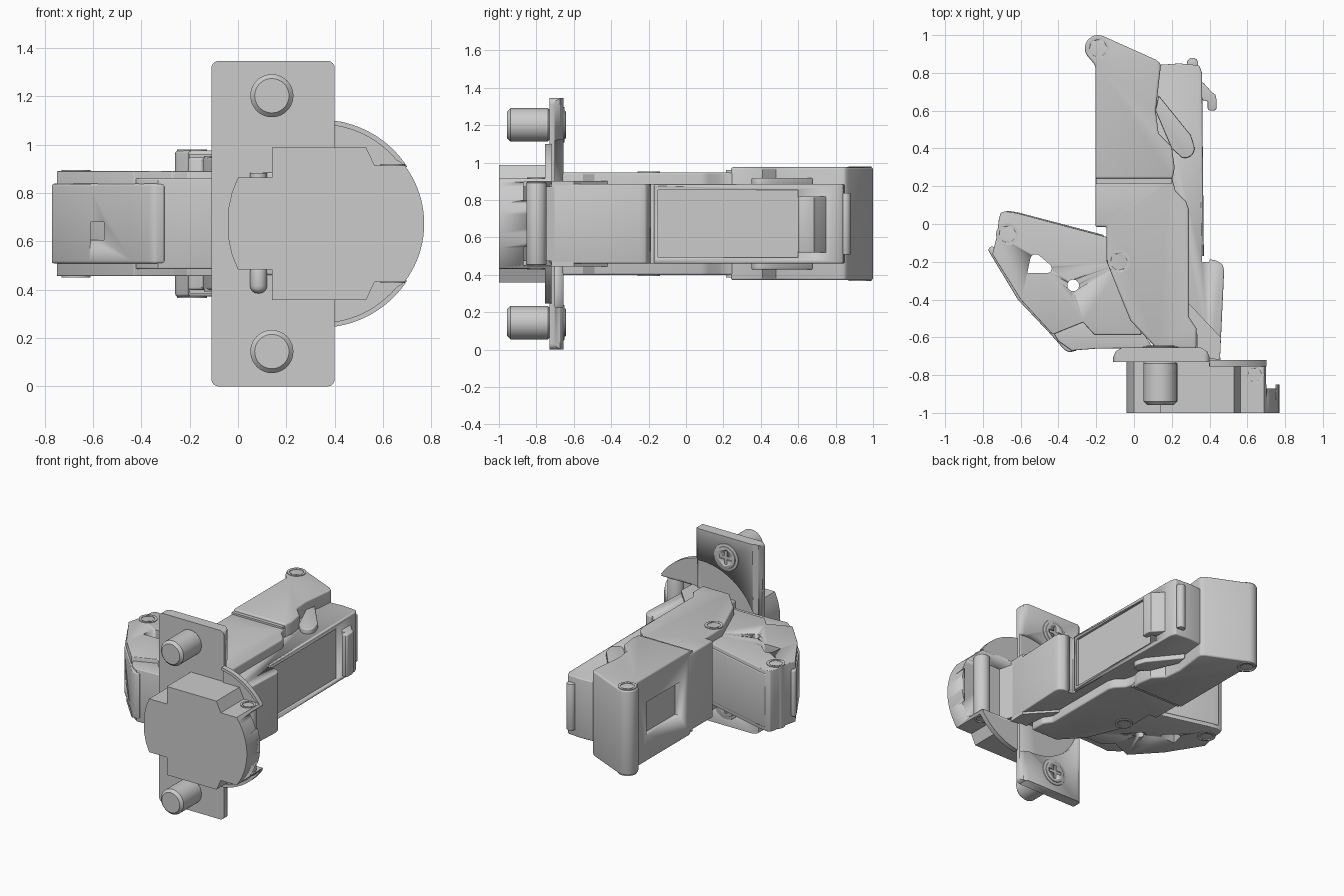
import bpy, bmesh, math
from mathutils import Matrix

if "Cube" in bpy.data.objects:
    bpy.data.objects.remove(bpy.data.objects["Cube"])

ZC = 0.673  # mirror plane of the hinge


def finish(bm, name, bevel=0, seg=3):
    bmesh.ops.recalc_face_normals(bm, faces=bm.faces)
    me = bpy.data.meshes.new(name)
    bm.to_mesh(me)
    bm.free()
    ob = bpy.data.objects.new(name, me)
    bpy.context.collection.objects.link(ob)
    bpy.ops.object.select_all(action='DESELECT')
    ob.select_set(True)
    bpy.context.view_layer.objects.active = ob
    if bevel:
        m = ob.modifiers.new("bevel", 'BEVEL')
        m.width, m.segments, m.limit_method = bevel, seg, 'ANGLE'
        m.angle_limit = math.radians(40)
        bpy.ops.object.modifier_apply(modifier="bevel")
    bpy.ops.object.shade_smooth_by_angle(angle=math.radians(32))
    return ob


def prism(name, pts, lo, hi, axis='z', bevel=0, seg=3):
    """Extrude a profile: (x, y) along z relative to ZC, or (x, z) along y."""
    bm = bmesh.new()
    put = (lambda p, t: (p[0], p[1], ZC + t)) if axis == 'z' else (lambda p, t: (p[0], t, p[1]))
    f = bm.faces.new([bm.verts.new(put(p, lo)) for p in pts])
    g = bmesh.ops.extrude_face_region(bm, geom=[f])
    vec = (0, 0, hi - lo) if axis == 'z' else (0, hi - lo, 0)
    bmesh.ops.translate(bm, vec=vec, verts=[v for v in g['geom'] if isinstance(v, bmesh.types.BMVert)])
    return finish(bm, name, bevel, seg)


def arc(cx, cy, r, a0, a1, n=24):
    return [(cx + r * math.cos(math.radians(a0 + (a1 - a0) * i / n)),
             cy + r * math.sin(math.radians(a0 + (a1 - a0) * i / n))) for i in range(n + 1)]


def rod(name, x, y, r, lo, hi, axis='z', bevel=0, seg=2, n=40):
    return prism(name, arc(x, y, r, 0, 360 * (n - 1) / n, n - 1), lo, hi, axis, bevel, seg)


def box(name, x0, x1, y0, y1, lo, hi, bevel=0):
    return prism(name, [(x0, y0), (x1, y0), (x1, y1), (x0, y1)], lo, hi, 'z', bevel)


def cut(ob, cutter):
    cutter.hide_render = True
    m = ob.modifiers.new("cut", 'BOOLEAN')
    m.operation, m.object, m.solver = 'DIFFERENCE', cutter, 'EXACT'
    bpy.context.view_layer.objects.active = ob
    bpy.ops.object.modifier_apply(modifier="cut")
    bpy.data.objects.remove(cutter)


# Hinge cup: flat-sided drum with notched corners and hollow back
right = arc(0.37, ZC, 0.40, -37, 37, 20)
cup_pts = [(0.0, ZC - .19), (0.14, ZC - .19), (0.14, ZC - .315), (0.53, ZC - .315), (0.565, ZC - .241)]
cup_pts += right + [(0.565, ZC + .241), (0.53, ZC + .315), (0.14, ZC + .315), (0.14, ZC + .19),
                    (0.0, ZC + .19), (-.025, ZC + .13), (-.04, ZC + .06), (-.04, ZC - .06), (-.025, ZC - .13)]
cup = prism("cup", cup_pts, -1.0, -0.72, 'y')
cut(cup, box("cup_cutter", 0.70, 0.9, -0.85, -0.6, -.5, .5))
cut(cup, box("cavity_cutter", 0.43, 0.75, -0.87, -0.6, -.222, .222))

# Crescent flanges around the cup
for s in (1, -1):
    a = [(x, ZC + s * z) for x, z in arc(0.34, 0, .43, 33, 82, 20)]
    flange = prism("cup_flange", a + [(0.40, ZC + s * .25), (0.565, ZC + s * .235)], -.742, -.72, 'y')
    rim = [(x, ZC + s * z) for x, z in arc(0.34, 0, .41, 82, 40, 20)]
    prism("cup_flange_rim", a + rim, -.755, -.735, 'y')

# Mounting plate with a round relief on its back
plate = prism("mounting_plate", [(-.11, -.73), (-.11, -.705), (-.098, -.675), (-.065, -.655), (.355, -.655),
                                 (.388, -.675), (.40, -.705), (.40, -.73)], -ZC, ZC)
for sx, sz in ((-1, -1), (-1, 1), (1, -1), (1, 1)):
    cx, cz = 0.145 + sx * .225, ZC + sz * (ZC - .03)
    corner = [(cx + sx * .05, cz + sz * .05)]
    corner += [(cx + sx * u, cz + sz * v) for u, v in arc(0, 0, .03, 0, 90, 6)]
    # square off the arc ends so that only the corner sliver is removed
    corner.insert(1, (cx + sx * .05, cz))
    corner.append((cx, cz + sz * .05))
    cut(plate, prism("corner_cutter", corner, -.8, -.6, 'y'))
cut(plate, rod("relief_cutter", .34, ZC, .45, -.70, -.5, 'y', n=64))

# Dowels, screw heads and plate ribs
for s in (1, -1):
    z = ZC + s * .529
    rod("dowel", .14, z, .089, -.957, -.72, 'y', bevel=.018, seg=1)
    rod("screw_collar", .14, z, .095, -.67, -.649, 'y', bevel=.005)
    head = rod("screw_head", .14, z, .075, -.67, -.642, 'y', bevel=.005)
    for w, h in ((.05, .012), (.012, .05)):
        cut(head, prism("slot_cutter", [(.14 - w, z - h), (.14 + w, z - h), (.14 + w, z + h), (.14 - w, z + h)],
                        -.66, -.6, 'y'))
    end = .288 if s < 0 else .21
    rod("plate_rib", .085, -.735, .035, min(s * .17, s * end), max(s * .17, s * end),
        bevel=.03 if s < 0 else 0, seg=4, n=24)

# Main housing: slim front part, thicker rear part
front = [(-.205, .26), (-.205, -.015), (-.145, -.015), (-.145, -.2), (-.02, -.51), (.12, -.66), (.33, -.66),
         (.33, -.55), (.29, -.49), (.29, .08), (.275, .12), (.22, .175), (.205, .23), (.205, .26)]
housing = prism("housing_front", front, -.275, .275, bevel=.012)
rear = [(-.205, .24), (.205, .24), (.215, .30), (.20, .41), (.13, .48), (.115, .60), (.14, .82), (.14, .85),
        (.115, .87)] + arc(-.19, .93, .07, 65, 215, 14) + [(-.205, .84)]
back = prism("housing_rear", rear, -.302, .302, bevel=.012)
cut(back, box("window_cutter", -.3, -.165, .36, .74, -.12, .12))
for s in (1, -1):
    prism("housing_step", [(-.20, .215), (.20, .215), (.20, .26), (-.20, .26)],
          min(s * .2, s * .288), max(s * .2, s * .288))

# Inner channel with a recessed side face
channel = prism("inner_channel", [(.1, .84), (.24, .85), (.345, .84), (.36, .80), (.37, -.18), (.44, -.195),
                                  (.47, -.215), (.477, -.25), (.455, -.72), (.40, -.74), (.1, -.74)],
                -.212, .212, bevel=.008)
cut(channel, box("recess_cutter", .352, .45, -.15, .60, -.18, .18))
cut(channel, box("seam_cutter", .36, .40, -.20, -.17, -.3, .3))

# Side levers and front links on both cheeks of the channel
for s in (1, -1):
    span = sorted((s * .19, s * .245))
    prism("side_lever", [(.13, .68), (.30, .47)] + arc(.27, .40, .05, 20, -110, 10) + [(.20, .40), (.115, .6)],
          *span, bevel=.006)
    prism("front_link", [(.29, -.42), (.46, -.60), (.455, -.72), (.34, -.70), (.33, -.55), (.29, -.49)],
          *sorted((s * .19, s * .228)))

# Release clip and end roller
prism("release_clip", [(.34, .76), (.37, .745), (.41, .70), (.43, .685), (.437, .66), (.437, .61), (.425, .60),
                       (.40, .60), (.39, .61), (.39, .65), (.34, .66)], -.155, .145, bevel=.006)
rod("end_roller", .31, .85, .03, -.165, .165, bevel=.005, n=24)

# Curled link sheet at the cup pivot
rod("curled_sheet", .64, -.80, .055, -.22, .22, bevel=.004)
prism("link_sheet", [(.64, -.855), (.43, -.87), (.40, -.70), (.455, -.70), (.48, -.81), (.64, -.81)], -.2, .2)

# Side wing: cheeks, filler plate and rounded nose web
cheek = [(-.715, .03), (-.705, .06), (-.68, .067), (-.62, .058), (-.14, -.07), (-.05, -.2), (.04, -.585),
         (-.21, -.585), (-.27, -.52), (-.43, -.585), (-.60, -.40), (-.75, -.16), (-.74, -.12), (-.725, -.06)]
wing = prism("wing_cheeks", cheek, -.217, .217, bevel=.005)
tri = arc(-.52, -.19, .03, 60, 170, 6) + [(-.565, -.26)] + arc(-.46, -.235, .025, 260, 400, 6)
for cutter in (prism("hole_cutter", tri, -.4, .4), rod("hole_cutter", -.322, -.325, .031, -.4, .4)):
    deep = cutter
    cut(wing, deep)
prism("wing_filler", [(-.43, -.57), (-.27, -.50), (0, -.5), (.1, -.655), (-.2, -.66), (-.33, -.67), (-.40, -.62)],
      -.187, .187, bevel=.006)
web = prism("wing_web", [(-.30, -.67), (-.345, -.68), (-.37, -.665), (-.44, -.585), (-.615, -.40), (-.772, -.14),
                         (-.765, -.12), (-.74, -.12), (-.56, -.39), (-.36, -.60)], -.165, .165, bevel=.012)
cut(web, box("slot_cutter", -.61, -.555, -.6, -.2, -.068, .007))
prism("wing_roll", [(-.715, .02), (-.70, .055), (-.67, .07), (-.62, .063), (-.16, -.058), (-.17, -.10), (-.62, 0)],
      -.19, .19, bevel=.006)

# Riveted pivot pins with a raised lip
for x, y, h, r in ((-.19, .93, .302, .062), (-.67, -.055, .217, .06), (-.08, -.2, .275, .06), (.64, -.80, .241, .05)):
    pin = rod("pivot_pin", x, y, r, -h - .005, h + .005)
    for s in (1, -1):
        cut(pin, rod("dimple_cutter", x, y, r * .72, *sorted((s * (h - .006), s * (h + .1)))))
